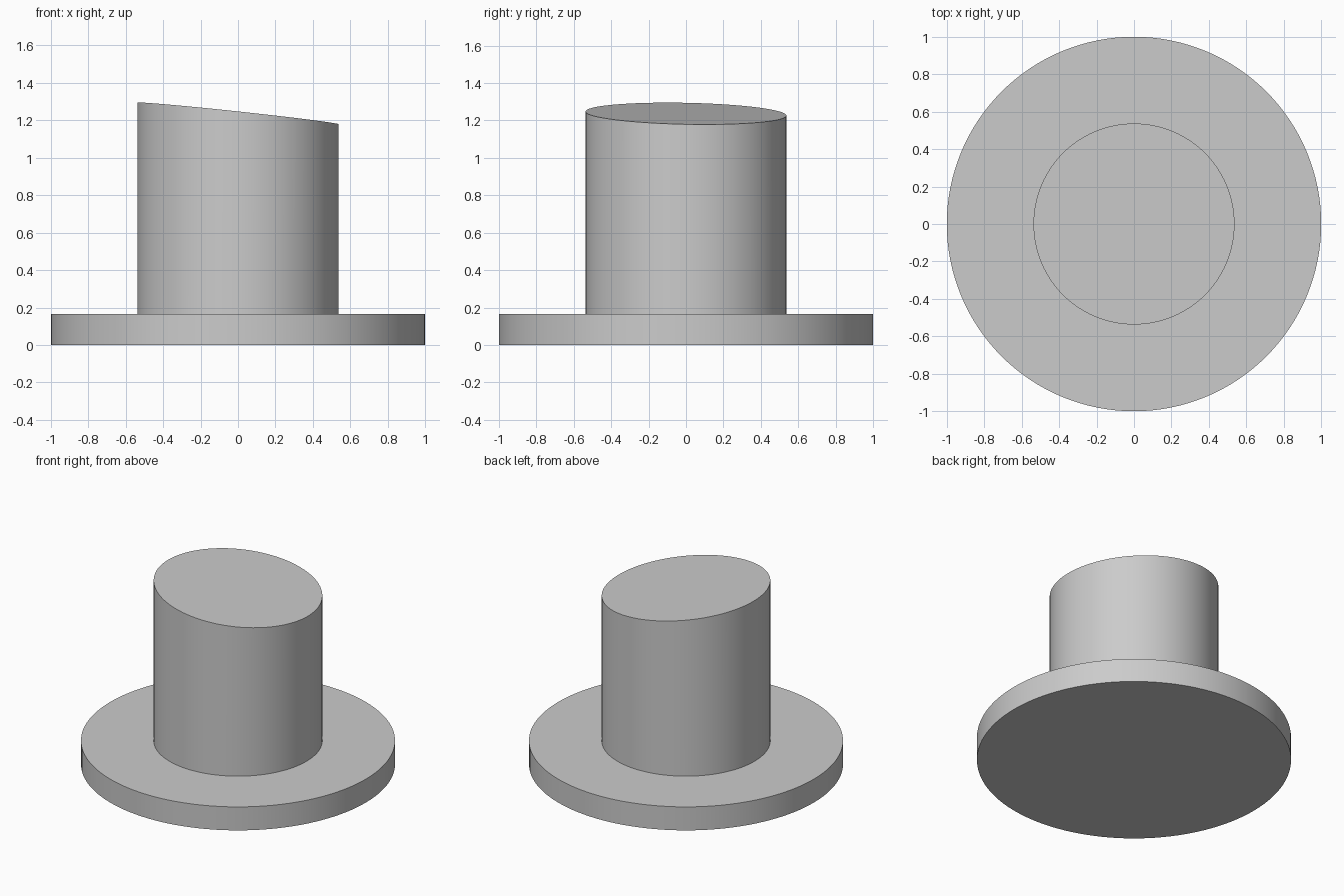
import bpy
import math

if "Cube" in bpy.data.objects:
    bpy.data.objects.remove(bpy.data.objects["Cube"])

# Plain grey finish
grey = bpy.data.materials.new("plain_grey")
grey.use_nodes = True
colour = (0.6, 0.6, 0.6, 1)
grey.diffuse_color = colour
grey.node_tree.nodes["Principled BSDF"].inputs["Base Color"].default_value = colour


def disc(name, radius, bottom, top):
    bpy.ops.mesh.primitive_cylinder_add(
        vertices=128, radius=radius, depth=top - bottom,
        location=(0, 0, (top + bottom) / 2))
    obj = bpy.context.object
    obj.name = name
    bpy.ops.object.transform_apply(location=True)
    obj.data.materials.append(grey)
    bpy.ops.object.shade_smooth_by_angle(angle=math.radians(30))
    return obj


# Wide round flange
flange = disc("flange", 1.0, 0, 0.165)

# Post with a slanted top
post = disc("post", 0.537, 0.165, 1.237)
for v in post.data.vertices:
    if v.co.z > 1:
        v.co.z -= 0.107 * v.co.x + 0.02 * v.co.y
